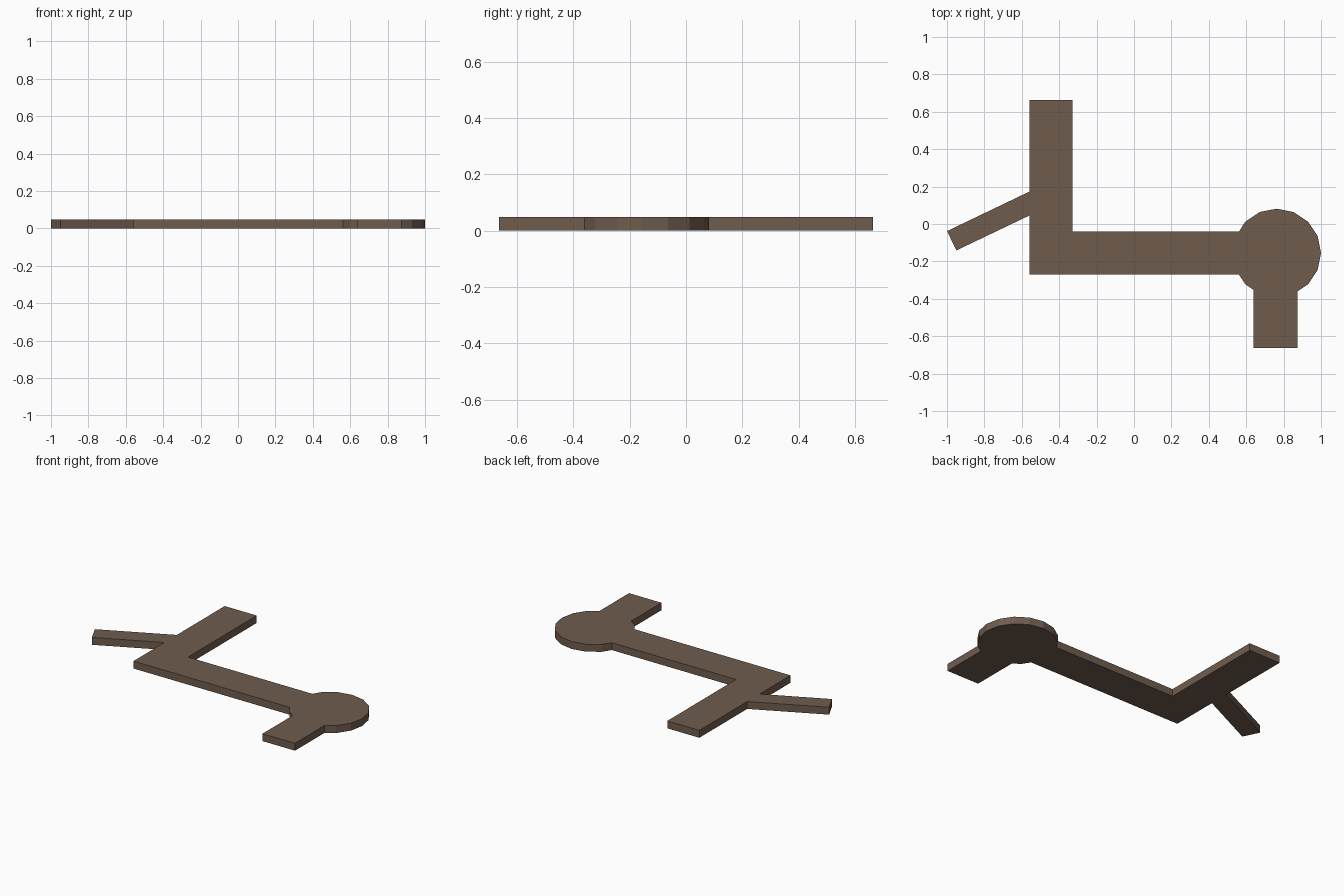
import bpy, bmesh, math

if "Cube" in bpy.data.objects:
    bpy.data.objects.remove(bpy.data.objects["Cube"])

HEIGHT = 0.048
CX, CY, R = 0.763, -0.155, 0.237      # round landing, 16 sided


def rim(first, last):
    """Landing rim points, clockwise, by step of 1/16 turn."""
    step = math.tau / 16
    return [(CX + R * math.cos(i * step), CY + R * math.sin(i * step))
            for i in range(first, last - 1, -1)]


# One continuous outline, clockwise
outline = [(-0.56, 0.663), (-0.33, 0.663), (-0.33, -0.041)]     # long branch
outline += [(0.561, -0.041)] + rim(6, -3)                       # main run, landing
outline += [(0.873, -0.361), (0.873, -0.663),                   # short branch
            (0.64, -0.663), (0.64, -0.353)]
outline += rim(-6, -6) + [(0.561, -0.271), (-0.56, -0.271)]     # back along main run
outline += [(-0.56, 0.045), (-0.949, -0.141),                   # slanted side branch
            (-1.0, -0.038), (-0.56, 0.173)]

# Extrude the outline into a slab
bm = bmesh.new()
base = bm.faces.new([bm.verts.new((x, y, 0)) for x, y in outline])
top = bmesh.ops.extrude_face_region(bm, geom=[base], use_keep_orig=True)["geom"]
bmesh.ops.translate(bm, vec=(0, 0, HEIGHT),
                    verts=[g for g in top if isinstance(g, bmesh.types.BMVert)])
bmesh.ops.recalc_face_normals(bm, faces=bm.faces[:])

mesh = bpy.data.meshes.new("path_slab")
bm.to_mesh(mesh)
bm.free()
slab = bpy.data.objects.new("path_slab", mesh)
bpy.context.collection.objects.link(slab)

# Single earthy colour
brown = bpy.data.materials.new("earth_brown")
brown.diffuse_color = (0.16, 0.107, 0.076, 1)
brown.use_nodes = True
brown.node_tree.nodes["Principled BSDF"].inputs["Base Color"].default_value = brown.diffuse_color
mesh.materials.append(brown)
